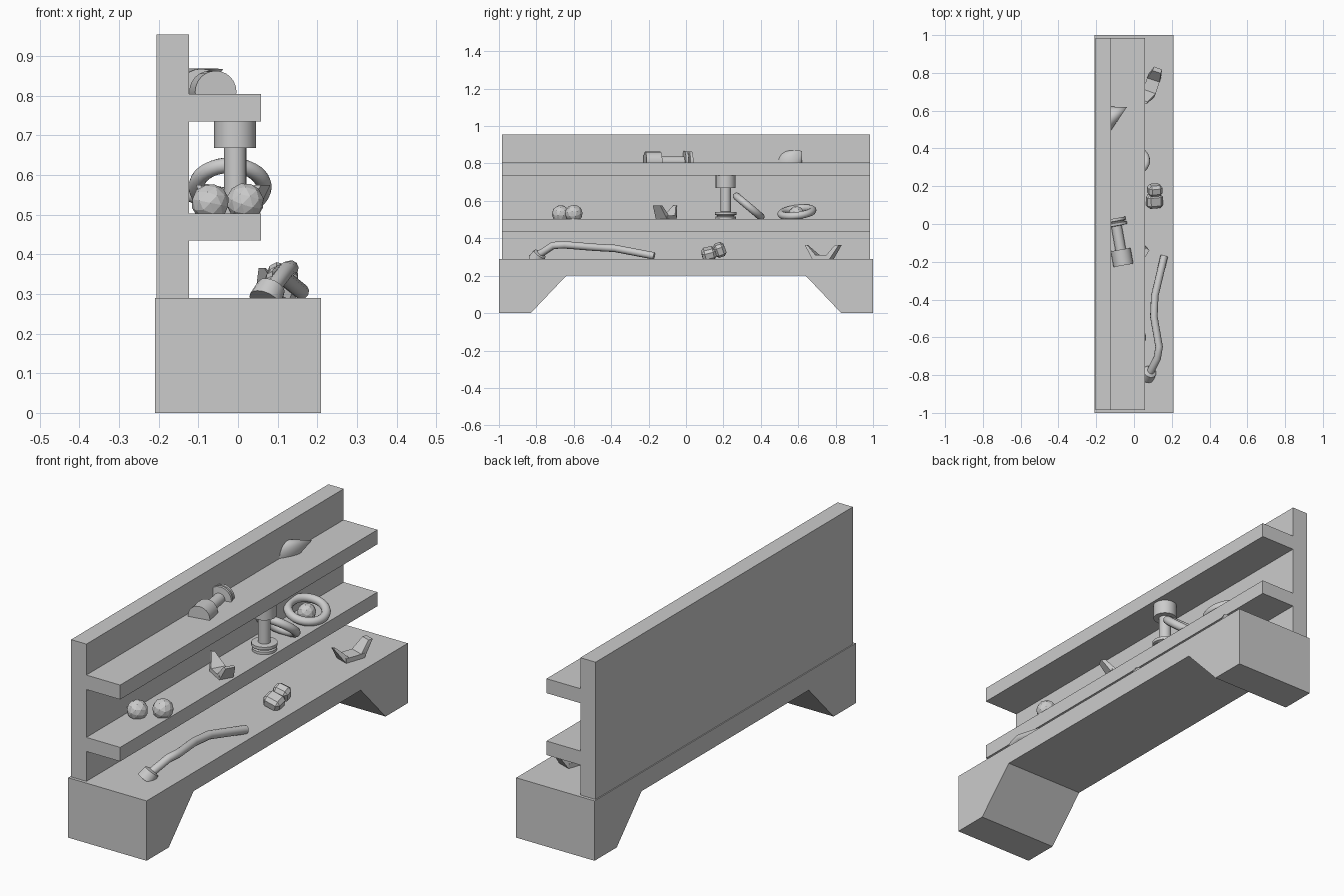
import bpy, bmesh, math
from mathutils import Vector

if "Cube" in bpy.data.objects:
    bpy.data.objects.remove(bpy.data.objects["Cube"])


def mesh_obj(name, bm, loc=(0, 0, 0), rot=(0, 0, 0), smooth=False):
    bmesh.ops.recalc_face_normals(bm, faces=bm.faces)
    me = bpy.data.meshes.new(name)
    bm.to_mesh(me)
    bm.free()
    ob = bpy.data.objects.new(name, me)
    bpy.context.collection.objects.link(ob)
    ob.location, ob.rotation_euler = loc, rot
    if smooth:
        bpy.ops.object.select_all(action='DESELECT')
        ob.select_set(True)
        bpy.context.view_layer.objects.active = ob
        bpy.ops.object.shade_smooth_by_angle(angle=math.radians(35))
    return ob


def extrude(name, pts, direction):
    bm = bmesh.new()
    face = bm.faces.new([bm.verts.new(p) for p in pts])
    geo = bmesh.ops.extrude_face_region(bm, geom=[face])
    verts = [g for g in geo['geom'] if isinstance(g, bmesh.types.BMVert)]
    bmesh.ops.translate(bm, verts=verts, vec=direction)
    return mesh_obj(name, bm)


def lathe(name, profile, start, axis, steps=24):
    bm = bmesh.new()
    vs = [bm.verts.new((r, 0, z)) for r, z in profile]
    es = [bm.edges.new(p) for p in zip(vs, vs[1:])]
    bmesh.ops.spin(bm, geom=vs + es, cent=(0, 0, 0), axis=(0, 0, 1),
                   angle=math.tau, steps=steps, use_duplicate=False)
    bmesh.ops.remove_doubles(bm, verts=bm.verts, dist=1e-5)
    rot = Vector(axis).to_track_quat('Z', 'Y').to_euler()
    return mesh_obj(name, bm, start, rot, True)


def torus(name, loc, rot, major=0.085, minor=0.02):
    bpy.ops.mesh.primitive_torus_add(major_segments=36, minor_segments=12, major_radius=major,
                                     minor_radius=minor, location=loc, rotation=rot)
    bpy.context.object.name = name
    bpy.ops.object.shade_smooth()


def hull(bm, pts):
    vs = [bm.verts.new(p) for p in pts]
    bmesh.ops.convex_hull(bm, input=vs)


def winged_piece(name, loc, angle):
    # flat foot, one pointed wing and one square wing
    bm = bmesh.new()
    hull(bm, [(u, w, z) for u in (-.05, .05) for w in (-.035, .035) for z in (0, .022)])
    hull(bm, [(-.05, -.035, 0), (-.05, .035, 0), (-.032, -.035, .022), (-.032, .035, .022),
              (-.1, -.008, .075), (-.1, .008, .075), (-.088, -.008, .075), (-.088, .008, .075)])
    hull(bm, [(u, w, z) for u, z in ((.05, 0), (.032, .022)) for w in (-.035, .035)] +
         [(u, w, .075) for u in (.078, .1) for w in (-.026, .02)])
    mesh_obj(name, bm, loc, (0, 0, angle))


# Bench base with splayed cut-out underneath
base = [(-1, 0), (-.83, 0), (-.64, .2), (.64, .2), (.83, 0), (1, 0), (1, .29), (-1, .29)]
extrude("bench_base", [(-.21, y, z) for y, z in base], (.42, 0, 0))

# Back board with two shelves
rack = [(-.205, .29), (-.123, .29), (-.123, .435), (.058, .435), (.058, .503), (-.123, .503),
        (-.123, .735), (.058, .735), (.058, .805), (-.123, .805), (-.123, .955), (-.205, .955)]
extrude("shelf_rack", [(x, -.985, z) for x, z in rack], (0, 1.97, 0))

# Turned mallets, one standing and one lying half sunk
mallet = [(0, 0), (.055, 0), (.055, .015), (.045, .018), (.045, .022), (.058, .026), (.058, .04),
          (.028, .042), (.028, .168), (.053, .168), (.053, .253), (0, .253)]
lathe("standing_mallet", mallet, (-.007, .212, .5), (0, 0, 1))
lathe("lying_mallet", mallet, (-.1, .03, .81), (.174, -.985, 0))

# Slanted cone emerging from the back board
bm = bmesh.new()
tip = bm.verts.new((-.037, .62, .868))
ring = [bm.verts.new((-.126, .555 + .066 * math.cos(a), .803 + .066 * math.sin(a)))
        for a in (i * math.tau / 32 for i in range(32))]
for a, b in zip(ring, ring[1:] + ring[:1]):
    bm.faces.new((a, b, tip))
bm.faces.new(ring)
mesh_obj("slanted_cone", bm, smooth=True)

# Rings: one leaning, one lying with a ball inside
torus("leaning_ring", (-.02, .335, .57), (math.radians(-40), 0, 0))
torus("lying_ring", (-.045, .593, .54), (math.radians(7), math.radians(13), 0))

# Faceted balls
for i, p in enumerate([(-.07, -.67, .53), (.018, -.6, .532), (-.045, .59, .53)]):
    bpy.ops.mesh.primitive_ico_sphere_add(subdivisions=2, radius=.048 if i < 2 else .042,
                                          location=p, rotation=(.3 * i, .2, .5 * i))
    bpy.context.object.name = f"faceted_ball_{i + 1}"

# Winged pieces on the middle shelf and the bench
winged_piece("winged_piece_shelf", (-.015, -.105, .5), math.radians(-30))
winged_piece("winged_piece_bench", (.092, .732, .29), math.radians(71))

# Bent pipe with a flared end
cu = bpy.data.curves.new("bent_pipe", 'CURVE')
cu.dimensions = '3D'
cu.bevel_depth, cu.bevel_resolution, cu.use_fill_caps = .02, 3, True
path = [(.083, -.79, .31), (.123, -.71, .362), (.133, -.65, .365), (.105, -.49, .352),
        (.11, -.38, .346), (.16, -.17, .306)]
sp = cu.splines.new('POLY')
sp.points.add(len(path) - 1)
for pt, co in zip(sp.points, path):
    pt.co = (*co, 1)
bpy.context.collection.objects.link(bpy.data.objects.new("bent_pipe", cu))
lathe("pipe_flare", [(0, 0), (.042, 0), (.036, .045), (.02, .052), (0, .052)],
      (.068, -.805, .282), (.35, .5, .75), 16)

# Chamfered block pair
for i, (loc, size, rot) in enumerate([((.108, .122, .318), (.085, .075, .06), (.25, .3, .1)),
                                      ((.11, .18, .338), (.075, .06, .07), (.35, .25, .1))]):
    bm = bmesh.new()
    bmesh.ops.create_cube(bm, size=1)
    bmesh.ops.scale(bm, verts=bm.verts, vec=size)
    bmesh.ops.bevel(bm, geom=bm.edges[:], offset=.015, segments=1, affect='EDGES')
    mesh_obj(f"chamfered_block_{i + 1}", bm, loc, rot)
